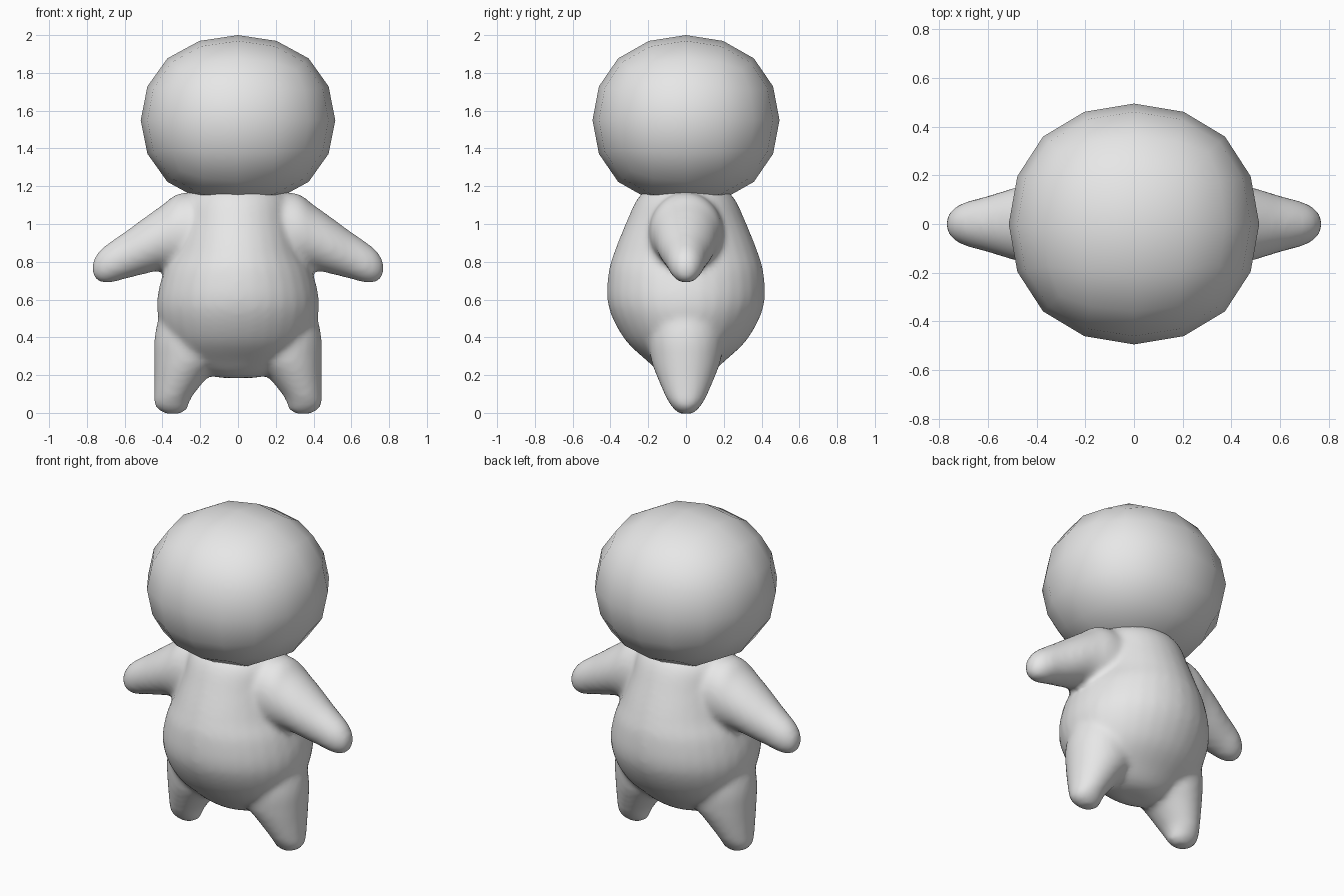
import bpy
import bmesh
import math
from mathutils import Vector

if "Cube" in bpy.data.objects:
    bpy.data.objects.remove(bpy.data.objects["Cube"])

grey = bpy.data.materials.new("light grey")
grey.diffuse_color = (0.8, 0.8, 0.8, 1)
grey.use_nodes = True
grey.node_tree.nodes["Principled BSDF"].inputs["Base Color"].default_value = grey.diffuse_color


def refine(rows, steps=4):
    """Smooth the list of cross-sections with a Catmull-Rom curve."""
    rows = [Vector(r) for r in rows]
    out = []
    for i in range(len(rows) - 1):
        p0, p1, p2 = rows[max(i - 1, 0)], rows[i], rows[i + 1]
        p3 = rows[min(i + 2, len(rows) - 1)]
        for k in range(steps):
            t = k / steps
            out.append(0.5 * (2 * p1 + (p2 - p0) * t
                              + (2 * p0 - 5 * p1 + 4 * p2 - p3) * t ** 2
                              + (3 * p1 - p0 - 3 * p2 + p3) * t ** 3))
    return out + [rows[-1]]


def loft(bm, rows, place, sides=32):
    """Skin ellipses; place(row, cos, sin) gives each point."""
    rings = []
    for row in refine(rows):
        angles = [2 * math.pi * i / sides for i in range(sides)]
        rings.append([bm.verts.new(place(row, math.cos(a), math.sin(a))) for a in angles])
    faces = [bm.faces.new(rings[0]), bm.faces.new(rings[-1])]
    for a, b in zip(rings, rings[1:]):
        for i in range(sides):
            j = (i + 1) % sides
            faces.append(bm.faces.new((a[i], a[j], b[j], b[i])))
    bmesh.ops.recalc_face_normals(bm, faces=faces)


# Head: rounded cube
bpy.ops.mesh.primitive_cube_add(size=1, location=(0, 0, 1.55))
head = bpy.context.object
head.name = "head"
sub = head.modifiers.new("round", 'SUBSURF')
sub.levels = sub.render_levels = 2
bpy.ops.object.modifier_apply(modifier=sub.name)
bpy.context.view_layer.update()
head.dimensions = (1.03, 0.99, 0.90)
bpy.ops.object.shade_smooth()
head.data.materials.append(grey)

bm = bmesh.new()

# Torso: height, half width, half depth
torso = [(0.185, 0.09, 0.07), (0.21, 0.19, 0.13), (0.27, 0.29, 0.20),
         (0.39, 0.385, 0.325), (0.56, 0.43, 0.41), (0.73, 0.40, 0.412),
         (0.85, 0.345, 0.38), (1.0, 0.30, 0.32), (1.13, 0.27, 0.26), (1.2, 0.20, 0.19)]
loft(bm, torso, lambda r, c, s: (r[1] * c, r[2] * s, r[0]))

# Arms: distance out, centre height, half depth, half height
arm = [(0.10, 0.95, 0.20, 0.21), (0.30, 0.953, 0.195, 0.212), (0.40, 0.928, 0.172, 0.173),
       (0.50, 0.882, 0.147, 0.148), (0.60, 0.833, 0.116, 0.124), (0.68, 0.795, 0.095, 0.107),
       (0.73, 0.777, 0.073, 0.085), (0.76, 0.768, 0.045, 0.052), (0.772, 0.765, 0.02, 0.02)]
# Legs: height, centre offset, half width, half depth
leg = [(-0.006, 0.345, 0.035, 0.03), (0.015, 0.347, 0.075, 0.06), (0.05, 0.352, 0.092, 0.088),
       (0.10, 0.339, 0.105, 0.115), (0.20, 0.297, 0.146, 0.157), (0.28, 0.262, 0.182, 0.185),
       (0.40, 0.25, 0.192, 0.20), (0.55, 0.23, 0.18, 0.19)]
for side in (-1, 1):
    loft(bm, arm, lambda r, c, s: (side * r[0], r[2] * c, r[1] + r[3] * s))
    loft(bm, leg, lambda r, c, s: (side * (r[1] + r[2] * c), r[3] * s, r[0]))

# Body: torso and limbs fused into one soft skin
mesh = bpy.data.meshes.new("body")
bm.to_mesh(mesh)
bm.free()
body = bpy.data.objects.new("body", mesh)
bpy.context.collection.objects.link(body)
mesh.materials.append(grey)
fuse = body.modifiers.new("fuse", 'REMESH')
fuse.mode = 'VOXEL'
fuse.voxel_size = 0.018
fuse.use_smooth_shade = True
soften = body.modifiers.new("soften", 'SMOOTH')
soften.factor = 0.5
soften.iterations = 8
